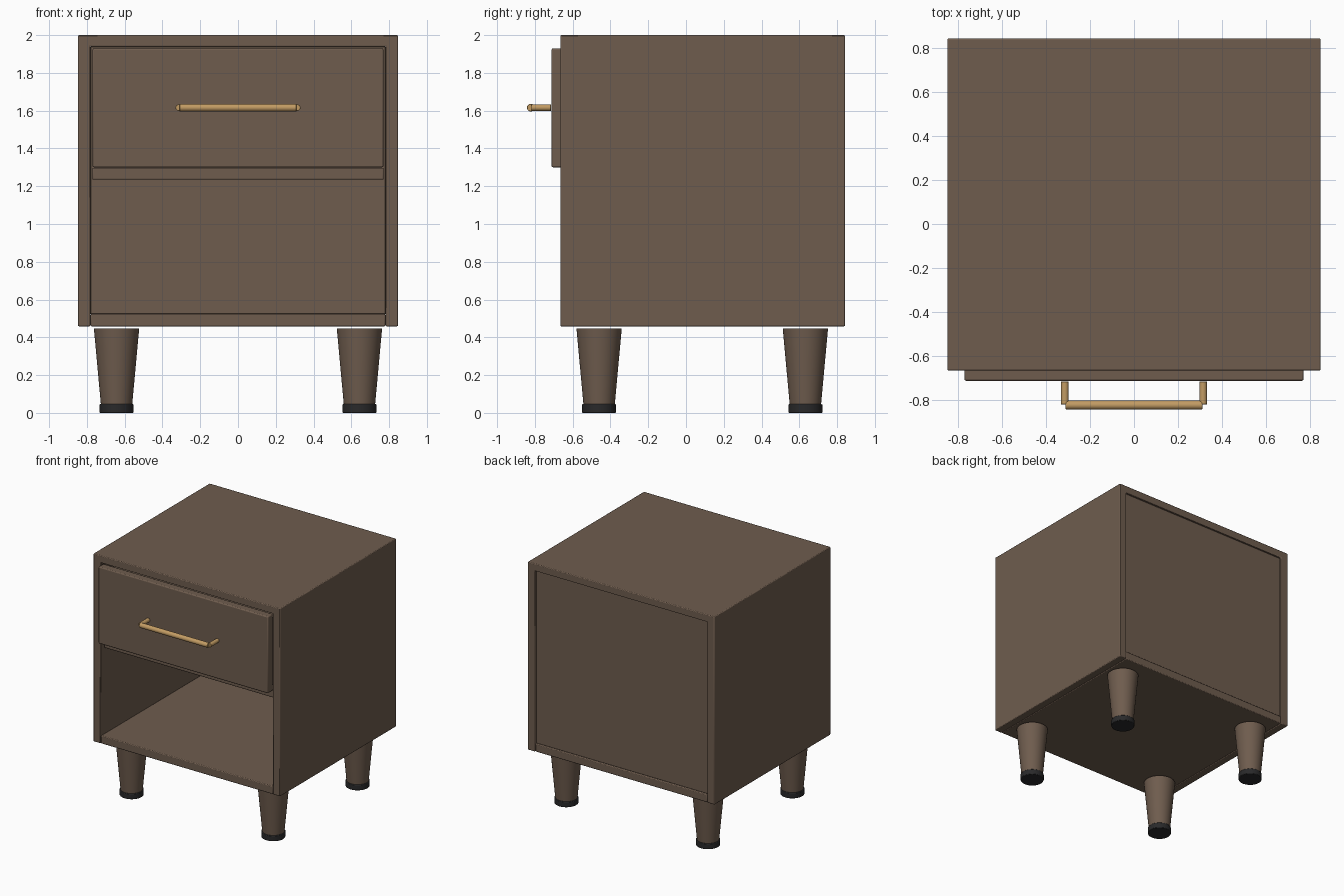
import bpy, bmesh, math

if "Cube" in bpy.data.objects:
    bpy.data.objects.remove(bpy.data.objects["Cube"])


def material(name, rgb):
    m = bpy.data.materials.new(name)
    m.diffuse_color = (*rgb, 1)
    m.use_nodes = True
    m.node_tree.nodes["Principled BSDF"].inputs["Base Color"].default_value = m.diffuse_color
    return m


wood = material("brown wood", (0.158, 0.108, 0.076))
brass = material("brass", (0.54, 0.33, 0.125))
rubber = material("black rubber", (0.022, 0.022, 0.023))


def finish(name, bm, mat, bevel=0):
    bmesh.ops.recalc_face_normals(bm, faces=bm.faces)
    me = bpy.data.meshes.new(name)
    bm.to_mesh(me)
    bm.free()
    me.materials.append(mat)
    ob = bpy.data.objects.new(name, me)
    bpy.context.collection.objects.link(ob)
    if bevel:
        mod = ob.modifiers.new("soft edges", 'BEVEL')
        mod.width = bevel
        mod.segments = 2
        mod.limit_method = 'ANGLE'
    bpy.ops.object.select_all(action='DESELECT')
    ob.select_set(True)
    bpy.context.view_layer.objects.active = ob
    bpy.ops.object.shade_smooth_by_angle(angle=math.radians(35))
    return ob


def extrude_y(name, profile, y0, y1, mat, bevel):
    # profile of (x, z) points pushed from y0 to y1
    bm = bmesh.new()
    face = bm.faces.new([bm.verts.new((x, y0, z)) for x, z in profile])
    ext = bmesh.ops.extrude_face_region(bm, geom=[face])
    verts = [g for g in ext["geom"] if isinstance(g, bmesh.types.BMVert)]
    bmesh.ops.translate(bm, verts=verts, vec=(0, y1 - y0, 0))
    return finish(name, bm, mat, bevel)


def panel(name, half_x, y0, y1, z0, z1, bevel=0.006):
    pts = [(-half_x, z0), (half_x, z0), (half_x, z1), (-half_x, z1)]
    return extrude_y(name, pts, y0, y1, wood, bevel)


def rod(name, r1, r2, length, loc, mat, rot=(0, 0, 0), sides=32, bevel=0):
    bm = bmesh.new()
    bmesh.ops.create_cone(bm, cap_ends=True, segments=sides,
                          radius1=r1, radius2=r2, depth=length)
    ob = finish(name, bm, mat, bevel)
    ob.location = loc
    ob.rotation_euler = rot
    return ob


# Cabinet shell: top and both sides in one U-shaped piece
W, T, Y0, Y1, Z0 = 0.847, 0.065, -0.665, 0.842, 0.458
I = W - T
extrude_y("cabinet_shell",
          [(-W, Z0), (-W, 2), (W, 2), (W, Z0), (I, Z0), (I, 1.94), (-I, 1.94), (-I, Z0)],
          Y0, Y1, wood, 0.006)

# Panels inside the shell
panel("bottom_panel", I - 0.002, Y0 + 0.002, Y1 - 0.004, Z0, 0.524)
panel("back_panel", I - 0.001, 0.785, Y1 - 0.015, 0.524, 1.939, 0.003)
panel("divider_shelf", 0.771, -0.635, 0.785, 1.235, 1.297)

# Drawer
panel("drawer_front", 0.77, -0.712, -0.645, 1.30, 1.93, 0.008)
panel("drawer_box", 0.74, -0.645, 0.70, 1.32, 1.88, 0.004)

# Handle
rod("handle_bar", 0.02, 0.02, 0.62, (0, -0.822, 1.616), brass,
    (0, math.pi / 2, 0), bevel=0.003)
for side, s in (("left", -1), ("right", 1)):
    rod(f"handle_post_{side}", 0.017, 0.017, 0.104, (s * 0.314, -0.767, 1.616), brass,
        (math.pi / 2, 0, 0), bevel=0.002)

# Tapered legs with rubber feet
for depth, y in (("front", -0.46), ("back", 0.632)):
    for side, x in (("left", -0.643), ("right", 0.643)):
        rod(f"{depth}_{side}_leg", 0.083, 0.12, 0.403, (x, y, 0.2465), wood, sides=48)
        rod(f"{depth}_{side}_foot", 0.09, 0.09, 0.046, (x, y, 0.023), rubber, sides=48, bevel=0.004)
